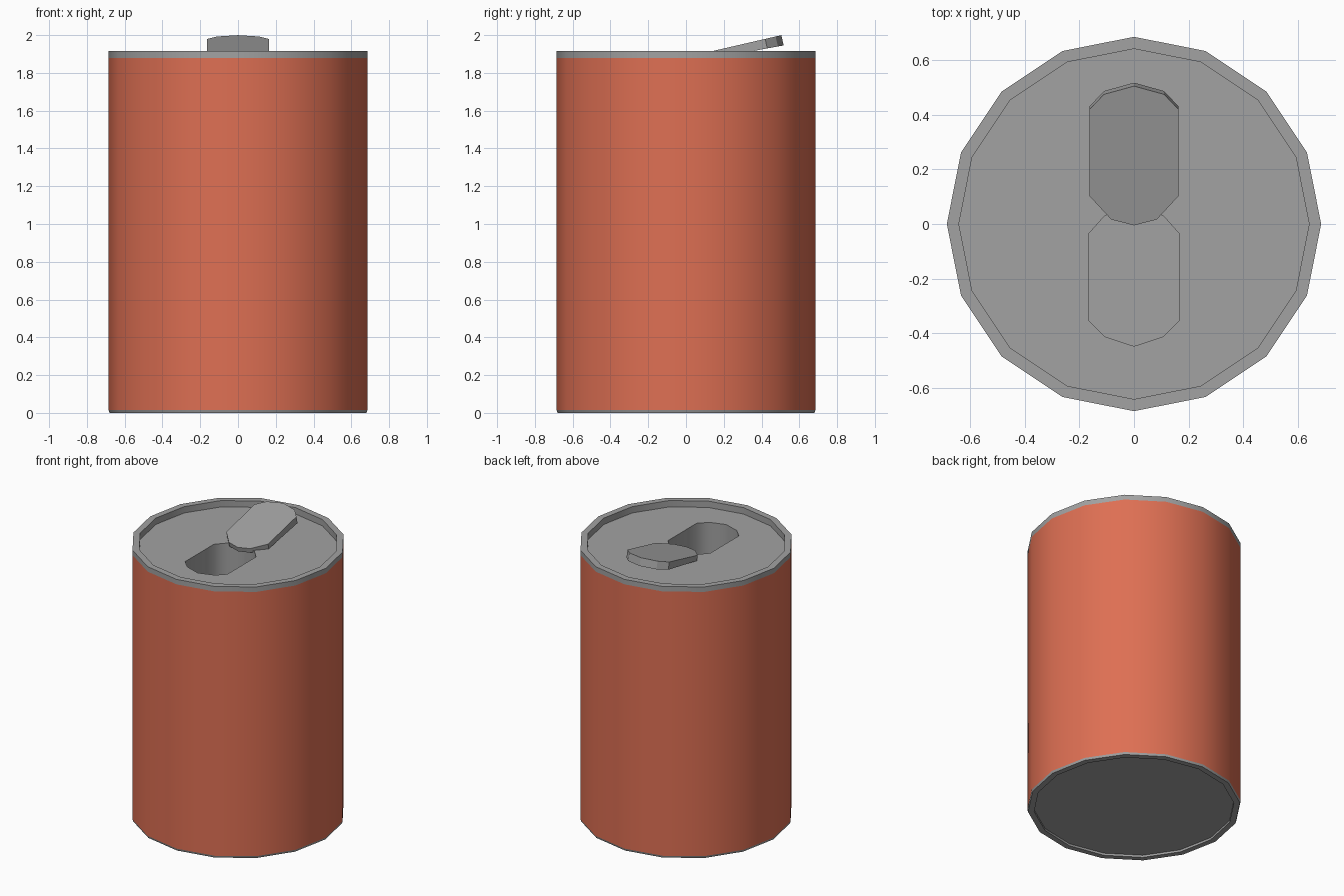
import bpy, bmesh, math
from mathutils import Matrix

if "Cube" in bpy.data.objects:
    bpy.data.objects.remove(bpy.data.objects["Cube"])

SIDES = 16


def lathe(bm, profile):
    """Revolve (radius, z) points; returns the vertex rings."""
    rings = [[bm.verts.new((r * math.cos(2 * math.pi * i / SIDES),
                            r * math.sin(2 * math.pi * i / SIDES), z))
              for i in range(SIDES)] for r, z in profile]
    for a, b in zip(rings, rings[1:]):
        bridge(bm, a, b)
    return rings


def pill(bm, right_half, height):
    """Closed outline mirrored in x; right_half runs from bottom tip to top tip."""
    left = [(-x, y) for x, y in reversed(right_half[1:-1])]
    return [bm.verts.new((x, y, height(y))) for x, y in right_half + left]


def bridge(bm, a, b):
    for i in range(len(a)):
        j = (i + 1) % len(a)
        bm.faces.new((a[i], a[j], b[j], b[i]))


def material(name, color):
    mat = bpy.data.materials.new(name)
    mat.diffuse_color = (*color, 1)
    mat.use_nodes = True
    mat.node_tree.nodes["Principled BSDF"].inputs["Base Color"].default_value = mat.diffuse_color
    return mat


def finish(bm, name, mat, angle):
    bmesh.ops.recalc_face_normals(bm, faces=bm.faces)
    mesh = bpy.data.meshes.new(name)
    bm.to_mesh(mesh)
    bm.free()
    mesh.materials.append(mat)
    obj = bpy.data.objects.new(name, mesh)
    bpy.context.collection.objects.link(obj)
    bpy.ops.object.select_all(action='DESELECT')
    obj.select_set(True)
    bpy.context.view_layer.objects.active = obj
    bpy.ops.object.shade_smooth_by_angle(angle=math.radians(angle))


red = material("red_paint", (0.73, 0.16, 0.087))
metal = material("dark_metal", (0.36, 0.36, 0.36))

# Painted side wall
bm = bmesh.new()
lathe(bm, [(0.685, 0.015), (0.685, 1.88)])
finish(bm, "can_body", red, 35)

# Base with a shallow recess
bm = bmesh.new()
rings = lathe(bm, [(0.685, 0.015), (0.68, 0), (0.641, 0), (0.641, 0.015)])
bm.faces.new(rings[-1])
finish(bm, "can_base", metal, 35)

# Lid: raised rim, sunken floor and drinking hole
bm = bmesh.new()
floor_z = 1.87
rim = lathe(bm, [(0.685, 1.88), (0.685, 1.915), (0.641, 1.915), (0.641, floor_z)])[-1]
hole_half = [(0, -0.447), (0.107, -0.412), (0.165, -0.354), (0.165, -0.035),
             (0.107, 0.03), (0, 0.06)]
hole = pill(bm, hole_half, lambda y: floor_z)
n = len(hole)
edges = [bm.edges.new((hole[i], hole[(i + 1) % n])) for i in range(n)]
edges += [bm.edges.get((rim[i], rim[(i + 1) % SIDES])) for i in range(SIDES)]
bmesh.ops.triangle_fill(bm, edges=edges, use_beauty=True, normal=(0, 0, 1))
hole_bottom = pill(bm, hole_half, lambda y: floor_z - 0.25)
bridge(bm, hole, hole_bottom)
bm.faces.new(hole_bottom)
finish(bm, "can_lid", metal, 46)

# Tilted pull tab, slightly thicker at its raised end
bm = bmesh.new()
tab_half = [(0, 0), (0.083, 0.022), (0.163, 0.11), (0.163, 0.435),
            (0.11, 0.492), (0, 0.523)]
top = pill(bm, tab_half, lambda y: 0)
bottom = pill(bm, tab_half, lambda y: -0.032 - 0.045 * y)
bridge(bm, top, bottom)
bm.faces.new(top)
bm.faces.new(bottom)
bm.transform(Matrix.Translation((0, -0.005, 1.882)) @ Matrix.Rotation(math.radians(13), 4, 'X'))
finish(bm, "pull_tab", metal, 30)
